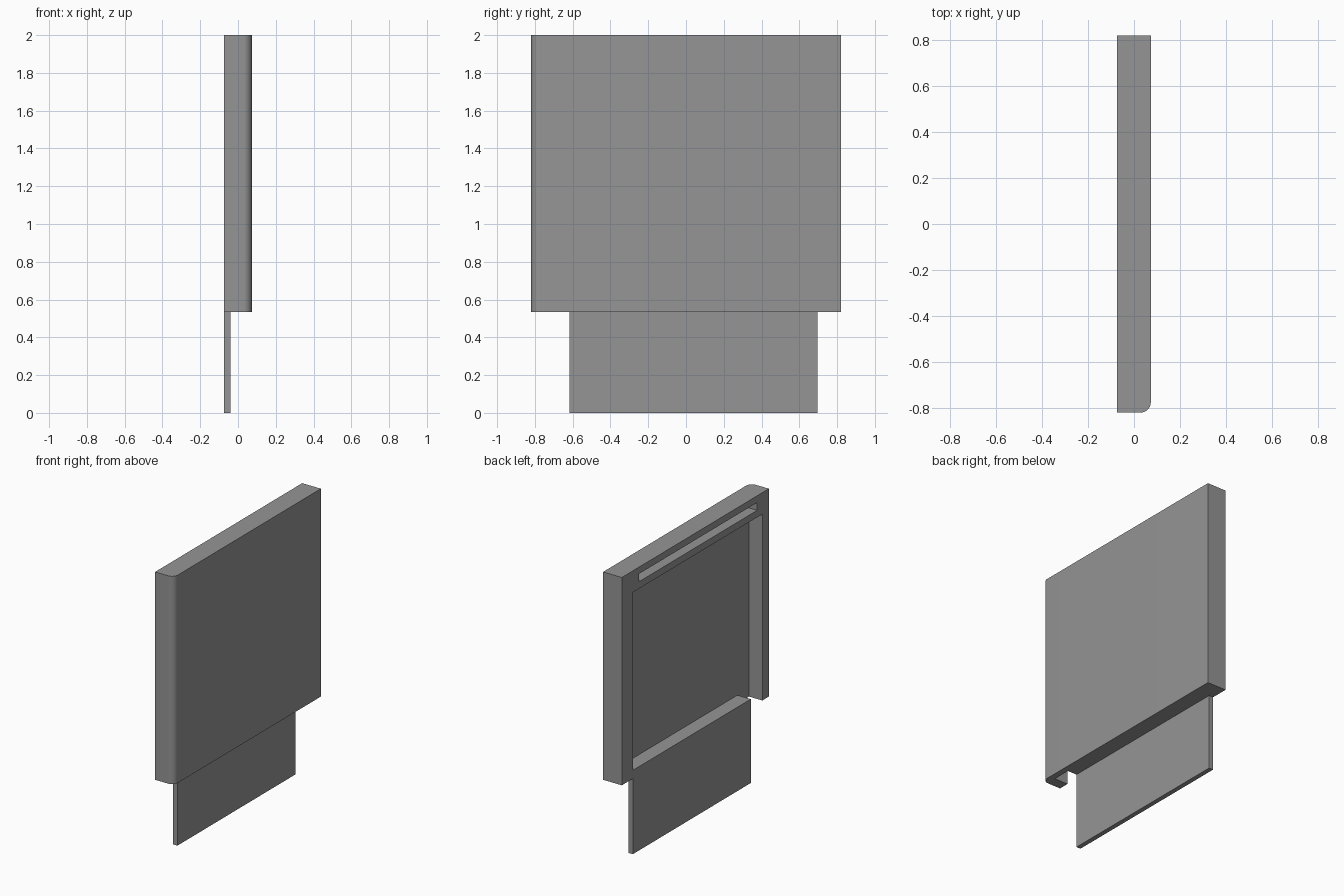
import bpy, bmesh, math

if "Cube" in bpy.data.objects:
    bpy.data.objects.remove(bpy.data.objects["Cube"])

grey = bpy.data.materials.new("mid grey")
grey.diffuse_color = (0.30, 0.30, 0.30, 1)
grey.use_nodes = True
grey.node_tree.nodes["Principled BSDF"].inputs["Base Color"].default_value = grey.diffuse_color

X0, X1 = -0.073, 0.073      # open face, outer face
Y = 0.82                    # half width
Z0, Z1 = 0.533, 2.0         # housing bottom and top
FLOOR = 0.031               # depth reached by the recess and slot
R = 0.045                   # rounded corner radius


def prism(name, outline, z0, z1):
    """Extrude an xy outline from z0 to z1."""
    bm = bmesh.new()
    face = bm.faces.new([bm.verts.new((x, y, z0)) for x, y in outline])
    top = bmesh.ops.extrude_face_region(bm, geom=[face])["geom"]
    verts = [v for v in top if isinstance(v, bmesh.types.BMVert)]
    bmesh.ops.translate(bm, verts=verts, vec=(0, 0, z1 - z0))
    bmesh.ops.recalc_face_normals(bm, faces=bm.faces)
    mesh = bpy.data.meshes.new(name)
    bm.to_mesh(mesh)
    bm.free()
    mesh.materials.append(grey)
    obj = bpy.data.objects.new(name, mesh)
    bpy.context.collection.objects.link(obj)
    return obj


def box(name, x0, x1, y0, y1, z0, z1):
    return prism(name, [(x0, y0), (x1, y0), (x1, y1), (x0, y1)], z0, z1)


def combine(target, other, operation):
    """Apply a boolean and remove the helper."""
    mod = target.modifiers.new(operation, "BOOLEAN")
    mod.operation = operation
    mod.solver = "EXACT"
    mod.object = other
    bpy.context.view_layer.objects.active = target
    bpy.ops.object.modifier_apply(modifier=mod.name)
    bpy.data.objects.remove(other)


# Housing with one rounded vertical corner
arc = [(X1 - R + R * math.cos(a), -Y + R + R * math.sin(a))
       for a in (-math.pi / 2 + i * math.pi / 20 for i in range(11))]
housing = prism("housing_panel", [(X0, -Y)] + arc + [(X1, Y), (X0, Y)], Z0, Z1)

# Large recess, bottom notch beside the ledge, and narrow slot near the top
for name, y0, y1, z0, z1 in (("recess_cutter", -0.747, 0.697, 0.592, 1.848),
                             ("notch_cutter", -0.747, -0.618, 0.4, 0.7),
                             ("slot_cutter", -0.69, 0.63, 1.897, 1.952)):
    combine(housing, box(name, -0.2, FLOOR, y0, y1, z0, z1), "DIFFERENCE")

# Thin tongue hanging below, flush with the open face
combine(housing, box("tongue", X0, -0.04, -0.618, 0.697, 0.0, 0.56), "UNION")

bpy.ops.object.select_all(action="DESELECT")
housing.select_set(True)
bpy.context.view_layer.objects.active = housing
bpy.ops.object.shade_smooth_by_angle(angle=math.radians(30))
